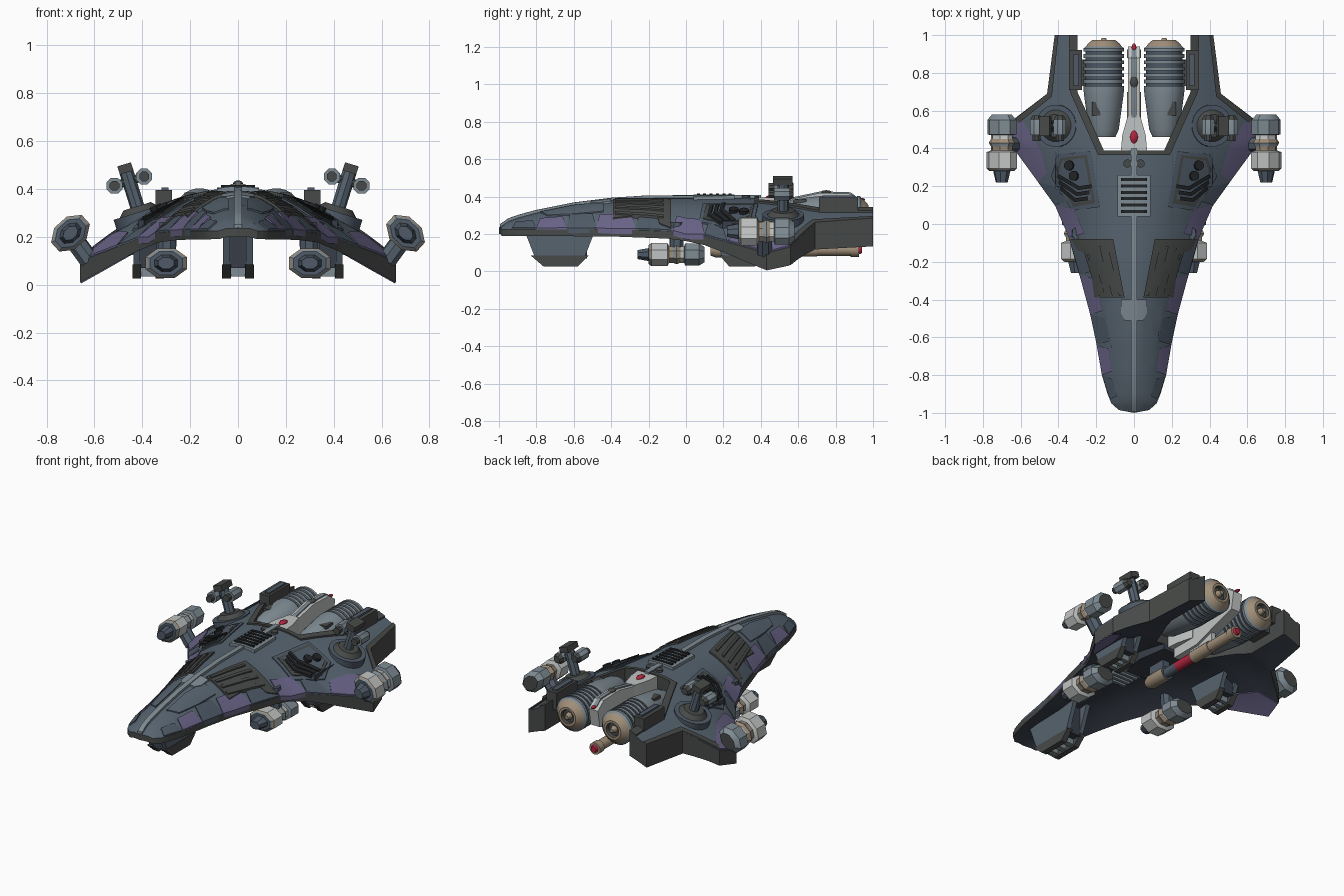
import bpy, bmesh, math
from mathutils import Vector, Matrix

if "Cube" in bpy.data.objects:
    bpy.data.objects.remove(bpy.data.objects["Cube"])

def srgb(h):
    c = [int(h[i:i + 2], 16) / 255 for i in (0, 2, 4)]
    return [x / 12.92 if x < .04 else ((x + .055) / 1.055) ** 2.4 for x in c] + [1]

MATS = {}
for n, h in dict(slate="56636F", purple="6A6488", dark="474A48", navy="383E49", steel="7E8B93",
                 pale="C0C4C3", tan="A08F79", red="B5243F", black="222426", deep_slate="4E5A67").items():
    MATS[n] = bpy.data.materials.new(n)
    MATS[n].diffuse_color = srgb(h)

def make(name, verts, faces, mats, mirror=False, angle=30):
    me = bpy.data.meshes.new(name)
    me.from_pydata([tuple(v) for v in verts], [], faces)
    names = sorted(set(mats))
    for m in names:
        me.materials.append(MATS[m])
    for p, m in zip(me.polygons, mats):
        p.material_index = names.index(m)
    bm = bmesh.new()
    bm.from_mesh(me)
    bmesh.ops.recalc_face_normals(bm, faces=bm.faces[:])
    bm.to_mesh(me)
    bm.free()
    me.shade_smooth()
    me.set_sharp_from_angle(angle=math.radians(angle))
    ob = bpy.data.objects.new(name, me)
    bpy.context.collection.objects.link(ob)
    if mirror:
        ob.modifiers.new("mirror", 'MIRROR').use_mirror_merge = False
    return ob

def interp(t, table):
    for (a, u), (b, v) in zip(table, table[1:]):
        if t <= b:
            return u + (v - u) * max(0, (t - a) / (b - a))
    return table[-1][1]

# Hull surface: half width, crest height, edge height and edge thickness along y
SIDE = [(.08, -.985), (.12, -.95), (.14, -.9), (.17, -.8), (.205, -.6), (.25, -.4), (.31, -.2),
        (.365, 0), (.42, .1), (.55, .28), (.66, .43)]
W = [(-1, .07)] + [(y, x) for x, y in SIDE]
H = [(-1, .235), (-.95, .27), (-.9, .288), (-.8, .315), (-.6, .355), (-.4, .38), (-.2, .393), (1, .395)]
E = [(-1, .225), (-.4, .225), (-.1, .215), (.1, .19), (.28, .14), (.43, .098), (.56, .105), (1, .1)]
T = [(-1, .035), (0, .04), (.2, .06), (.43, .09), (.6, .09), (.7, .1), (1, .1)]
X = [(-1, 0), (-.6, .07), (1, .07)]
def surf(x, y):
    h = interp(y, H)
    return h - (h - interp(y, E)) * (abs(x) / interp(y, W)) ** 2
def hull_depth(x, y):
    return interp(y, T) + interp(y, X) * max(0, 1 - (x / interp(y, W)) ** 2)

def plate(name, pts, up, down, mat, side=None, bottom=None, mirror=True):
    """Plan outline draped on the hull surface and given thickness."""
    bm = bmesh.new()
    bm.faces.new([bm.verts.new((x, y, 0)) for x, y in pts])
    bm.normal_update()
    bmesh.ops.triangulate(bm, faces=bm.faces[:])
    for ax in (0, 1):
        lo, hi = min(p[ax] for p in pts), max(p[ax] for p in pts)
        for k in range(math.ceil(lo / .05), math.floor(hi / .05) + 1):
            v = Vector((0, 0, 0)); v[ax] = 1
            bmesh.ops.bisect_plane(bm, geom=bm.verts[:] + bm.edges[:] + bm.faces[:], dist=1e-5,
                                   plane_co=v * k * .05, plane_no=v)
    bm.verts.index_update()
    n = len(bm.verts)
    top = [(v.co.x, v.co.y, surf(v.co.x, v.co.y) + up) for v in bm.verts]
    low = [(x, y, z - up - (down(x, y) if callable(down) else down)) for x, y, z in top]
    caps = [[v.index for v in f.verts] for f in bm.faces]
    rim = [[e.verts[0].index, e.verts[1].index] for e in bm.edges if e.is_boundary]
    bm.free()
    faces = caps + [[i + n for i in reversed(f)] for f in caps] + [[a, b, b + n, a + n] for a, b in rim]
    mats = [mat] * len(caps) + [bottom or mat] * len(caps) + [side or mat] * len(rim)
    return make(name, top + low, faces, mats, mirror)

def prism(name, pts, axis, lo, hi, mat, mirror=False):
    n = len(pts)
    verts = [(d, *p) if axis == 0 else (*p, d) for d in (lo, hi) for p in pts]
    faces = [list(range(n)), list(range(n, 2 * n))]
    faces += [[i, (i + 1) % n, (i + 1) % n + n, i + n] for i in range(n)]
    return make(name, verts, faces, [mat] * len(faces), mirror)

def box(name, c, s, mat, mirror=False):
    a, b = s[0] / 2, s[1] / 2
    pts = [(c[0] - a, c[1] - b), (c[0] + a, c[1] - b), (c[0] + a, c[1] + b), (c[0] - a, c[1] + b)]
    return prism(name, pts, 2, c[2] - s[2] / 2, c[2] + s[2] / 2, mat, mirror)

def loft(name, rings, mtx, n=8, sz=1.0, mirror=False):
    """Rings (y, radius, colour of the section that follows) along local y."""
    verts, faces, mats = [], [], []
    for y, r, _ in rings:
        for i in range(n):
            a = (i + .5) * math.tau / n
            verts.append(mtx @ Vector((r * math.cos(a), y, r * sz * math.sin(a))))
    for k in range(len(rings) - 1):
        for i in range(n):
            j = (i + 1) % n
            faces.append([k * n + i, k * n + j, k * n + n + j, k * n + n + i])
            mats.append(rings[k][2])
    last = (len(rings) - 1) * n
    faces += [list(range(n)), list(range(last, last + n))]
    mats += [rings[0][2], rings[-1][2]]
    return make(name, verts, faces, mats, mirror)

def tube(name, a, b, r, mat, n=12, mirror=True, r2=None):
    d = Vector(b) - Vector(a)
    m = Matrix.Translation(a) @ Vector((0, 1, 0)).rotation_difference(d).to_matrix().to_4x4()
    return loft(name, [(0, r, mat), (d.length, r2 or r, mat)], m, n, 1, mirror)

# Main hull shell with rear arms
half = SIDE + [(.63, .56), (.46, .69), (.42, 1), (.30, 1), (.30, .7), (.16, .39)]
plate("hull", [(0, -1)] + half + [(0, .39)] + [(-x, y) for x, y in reversed(half)],
      0, hull_depth, "slate", "dark", "navy", False)

# Armour panels along the edges
def strip(name, y0, y1, s0, s1, mat, up=.008):
    plate(name, [(s1 * interp(y0, W), y0), (s1 * interp(y1, W), y1),
                 (s0 * interp(y1, W), y1 - .02), (s0 * interp(y0, W), y0 + .02)], up, .02, mat)
for y0, y1, s0, m in [(-.93, -.8, .7, "deep_slate"), (-.8, -.64, .68, "purple"), (-.64, -.48, .66, "deep_slate"),
                      (-.48, -.27, .72, "purple"), (-.27, -.08, .76, "deep_slate"), (-.07, .1, .76, "purple"),
                      (.1, .22, .84, "deep_slate")]:
    strip("edge_panel", y0, y1, s0, .998, m)
plate("wing_purple_panel", [(.505, .225), (.547, .283), (.657, .433), (.627, .553), (.585, .54), (.5, .4), (.46, .27)],
      .007, .02, "purple")
plate("wing_purple_underside", [(.46, .18), (.547, .285), (.655, .432), (.626, .55), (.52, .5), (.46, .35)],
      -.03, lambda x, y: hull_depth(x, y) + .006, "purple")
plate("nose_panel", [(.04, -.78), (.1, -.74), (.13, -.6), (.15, -.44), (.06, -.44), (.04, -.6)], .006, .02, "slate")
plate("crest_marking", [(.016, -.4), (.07, -.4), (.07, -.47), (.05, -.51), (.016, -.51)], .009, .02, "steel")

# Dark finned panels
plate("finned_panel", [(.11, -.08), (.335, -.08), (.30, -.14), (.24, -.16), (.21, -.39), (.05, -.39)],
      .013, .02, "dark")
for i in range(4):
    a, b = .125 + i * .045, .065 + i * .038
    plate("panel_fin", [(a, -.12), (a + .014, -.12), (b + .014, -.38), (b, -.38)], .02, .01, "dark")

# Dark trim around the rear notch and the trailing edges
plate("notch_trim", [(.16, .39), (.30, .70), (.30, 1), (.345, 1), (.335, .69), (.19, .365), (0, .365), (0, .39)],
      .01, .03, "dark")
plate("trailing_trim", [(.628, .558), (.46, .69), (.42, 1), (.4, 1), (.435, .675), (.61, .535)], .01, .03, "dark")
box("arm_clamp", (.31, .815, .34), (.07, .21, .11), "dark", True)
box("arm_clamp_cap", (.305, .815, .395), (.03, .17, .02), "deep_slate", True)

# Spine and top grille
plate("spine", [(-.016, -.995), (.016, -.995), (.016, .4), (-.016, .4)], .014, .02, "steel", mirror=False)
plate("grille_frame", [(-.088, .04), (.088, .04), (.088, .26), (-.088, .26)], .018, .02, "steel", mirror=False)
for i in range(6):
    box("grille_slot", (0, .066 + i * .034, .412), (.14, .016, .008), "black")
tube("crest_hatch", (.035, .32, .38), (.035, .32, .405), .022, "dark")

# Wing vents with discs and ribs
plate("vent_frame", [(.23, .385), (.40, .37), (.44, .25), (.33, .07), (.18, .09)], .008, .02, "deep_slate")
plate("vent_bed", [(.25, .365), (.39, .35), (.42, .25), (.32, .09), (.205, .11)], .013, .02, "dark")
plate("vent_floor", [(.262, .35), (.38, .335), (.405, .25), (.315, .11), (.225, .13)], .015, .02, "deep_slate")
for x, y in [(.335, .31), (.31, .255)]:
    tube("vent_disc", (x, y, surf(x, y)), (x + .012, y, surf(x, y) + .026), .026, "black", 16)
for i in range(3):
    d = i * .032
    plate("vent_rib", [(.225 + d * .3, .21 - d), (.29 + d * .3, .2 - d), (.40 - d * .2, .265 - d),
                       (.405 - d * .2, .245 - d), (.295 + d * .3, .18 - d), (.225 + d * .3, .19 - d)],
          .024, .01, "black")

# Top turrets
c, tip = Vector((.405, .52, .275)), Vector((.475, .52, .5))
up = (tip - c).normalized()
side = Vector((up.z, 0, -up.x))
tube("turret_ring", c - up * .04, c + up * .03, .112, "deep_slate", 20)
tube("turret_base", c + up * .03, c + up * .055, .085, "dark", 20, r2=.06)
tube("turret_mast", c, tip - up * .03, .03, "slate", 8)
loft("turret_head", [(-.055, .042, "dark"), (.05, .042, "dark")], Matrix.Translation(tip - up * .015) @
     Matrix.Rotation(math.radians(17), 4, 'Y'), 4, .6, True)
mid = c + up * .165
tube("turret_crossbar", mid - side * .06, mid + side * .06, .018, "dark", 8)
for s in (-.065, .065):
    loft("turret_gun", [(-.08, .022, "dark"), (-.05, .022, "steel"), (-.05, .036, "steel"), (.03, .036, "dark"),
                        (.055, .022, "dark")], Matrix.Translation(mid + side * s), 8, 1, True)

# Gun pods at the wing tips and under the hull
GUN = [(-.19, .036, "deep_slate"), (-.13, .052, "deep_slate"), (-.13, .074, "steel"), (-.122, .086, "tan"),
       (-.115, .093, "pale"), (-.03, .093, "pale"), (-.02, .066, "tan"), (.0, .066, "steel"), (.02, .078, "tan"),
       (.04, .066, "pale"), (.06, .066, "steel"), (.065, .088, "steel"), (.14, .088, "steel"), (.17, .06, "dark")]
def gun(name, pos, deg):
    m = Matrix.Translation(pos) @ Matrix.Rotation(math.radians(deg), 4, 'Y')
    loft(name, GUN, m, 8, .72, True)
gun("tip_gun", (.7, .41, .215), 42)
gun("belly_gun", (.3, -.07, .09), 0)
tube("tip_gun_mount", (.62, .42, .1), (.7, .42, .21), .042, "slate", 8)
tube("belly_gun_mount", (.3, -.05, .09), (.29, -.05, .26), .04, "deep_slate", 8)

# Landing pods: dark shoe, slate cheeks, steel struts
def pod(name, cx, cy, k, ztop, mirror):
    for s in (-.048, .048):
        x = cx + s
        prism(name + "_cheek", [(cy - .21 * k, ztop), (cy + .2 * k, ztop), (cy + .13 * k, .08), (cy - .14 * k, .08)],
              0, x - .014, x + .014, "slate", mirror)
        prism(name + "_shoe", [(cy - .16 * k, .085), (cy + .15 * k, .085), (cy + .09 * k, .025), (cy - .09 * k, .025)],
              0, x - .018, x + .018, "dark", mirror)
    box(name + "_core", (cx, cy, .17), (.08, .28 * k, .2), "navy", mirror)
    for i in (-1, 0, 1):
        box(name + "_strut", (cx, cy + i * .07 * k, .1), (.07, .035 * k, .13), "steel", mirror)
pod("nose_pod", 0, -.67, 1, .26, False)
pod("rear_pod", .375, .3, .75, .2, True)

# Engines with cooling ribs and tan nozzles
rings = [(.46, .062, "steel"), (.5, .08, "steel"), (.68, .105, "steel"), (.71, .108, "steel")]
for i in range(6):
    y = .73 + i * .034
    rings += [(y, .108, "deep_slate"), (y, .098, "deep_slate"), (y + .014, .098, "steel"), (y + .014, .108, "steel")]
rings += [(.93, .108, "steel"), (.94, .095, "tan"), (.955, .085, "tan"), (.975, .06, "tan"), (.975, .045, "dark"),
          (.955, .04, "dark"), (.955, .022, "tan"), (.985, .012, "tan")]
loft("engine", rings, Matrix.Translation((.16, 0, .295)), 24, 1, True)
box("engine_hatch", (.2, .61, .375), (.045, .07, .02), "dark", True)
box("engine_pylon", (.27, .8, .27), (.08, .14, .06), "dark", True)

# Pale tail fin between the engines
prism("tail_fin", [(.4, .385), (.58, .39), (.72, .42), (.88, .415), (.94, .37), (.92, .26), (.6, .16), (.4, .16)],
      0, -.032, .032, "pale")
prism("tail_root", [(-.07, .38), (.07, .38), (.062, .47), (.034, .57), (-.034, .57), (-.062, .47)], 2, .22, .395, "pale")
prism("tail_groove", [(.55, .392), (.72, .428), (.88, .423), (.93, .385), (.9, .36), (.55, .36)], 0, -.012, .012, "steel")
def gem(name, y, z, k, mat):
    loft(name, [(-.035 * k, .004, mat), (-.022 * k, .016 * k, mat), (0, .022 * k, mat), (.022 * k, .016 * k, mat),
                (.035 * k, .004, mat)], Matrix.Translation((0, y, z)), 12, .7)
gem("red_light", .46, .395, 1, "red")
gem("dark_hatch", .75, .42, 1, "dark")
gem("tail_light", .935, .385, .6, "red")

# Belly keel and long cannon
prism("belly_keel", [(-.1, .05), (.1, .05), (.13, .2), (.1, .39), (-.1, .39), (-.13, .2)], 2, .2, .33, "navy")
loft("long_cannon", [(.13, .03, "tan"), (.16, .042, "tan"), (.3, .042, "deep_slate"), (.3, .03, "deep_slate"),
                     (.4, .03, "red"), (.54, .03, "tan"), (.54, .037, "tan"), (.7, .037, "tan"), (.7, .032, "tan"),
                     (.88, .032, "dark"), (.88, .038, "tan"), (.925, .038, "tan"), (.925, .024, "red"),
                     (.94, .018, "red")], Matrix.Translation((0, 0, .115)), 16)
box("cannon_hanger", (0, .62, .16), (.03, .2, .08), "pale")
box("cannon_mount", (0, .23, .17), (.05, .12, .1), "deep_slate")
for i in range(6):
    box("belly_grille_bar", (0, -.17 + i * .034, .272), (.15, .018, .03), "steel")

for m in bpy.data.materials:
    if m.users and not m.is_grease_pencil:
        m.use_nodes = True
        m.node_tree.nodes["Principled BSDF"].inputs["Base Color"].default_value = m.diffuse_color
